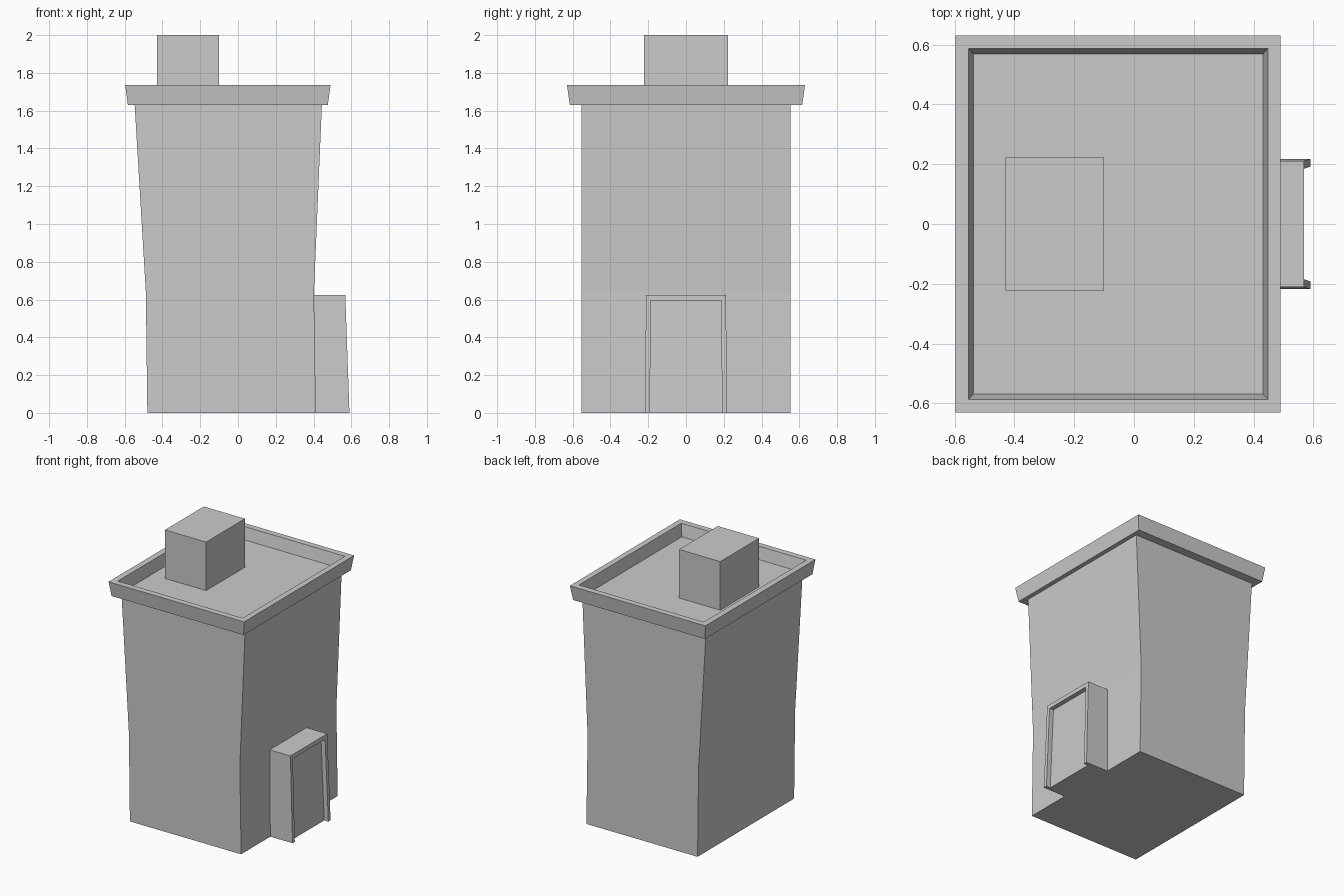
import bpy, bmesh

if "Cube" in bpy.data.objects:
    bpy.data.objects.remove(bpy.data.objects["Cube"])


def rect(x0, x1, half_y, z):
    """Horizontal rectangle as a loop of four points."""
    return [(x0, -half_y, z), (x1, -half_y, z), (x1, half_y, z), (x0, half_y, z)]


def arch(x_bottom, x_top, y_bottom, y_top, z):
    """Upright doorway outline, open along the ground."""
    return [(x_bottom, -y_bottom, 0), (x_top, -y_top, z),
            (x_top, y_top, z), (x_bottom, y_bottom, 0)]


def loft(name, loops, closed=True, cap_start=False, cap_end=False, floor=False):
    """Skin a series of four-point loops into one flat-faced object."""
    bm = bmesh.new()
    rows = [[bm.verts.new(p) for p in loop] for loop in loops]
    for a, b in zip(rows, rows[1:]):
        for i in range(4 if closed else 3):
            j = (i + 1) % 4
            bm.faces.new((a[i], a[j], b[j], b[i]))
    if cap_start:
        bm.faces.new(rows[0][::-1])
    if cap_end:
        bm.faces.new(rows[-1])
    if floor:
        bm.faces.new([r[0] for r in rows] + [r[3] for r in reversed(rows)])
    if not closed:
        bmesh.ops.recalc_face_normals(bm, faces=bm.faces)
    mesh = bpy.data.meshes.new(name)
    bm.to_mesh(mesh)
    bm.free()
    obj = bpy.data.objects.new(name, mesh)
    bpy.context.collection.objects.link(obj)
    return obj


# Walls: straight base, flaring outward towards the roof
loft("walls", [rect(-0.48, 0.412, 0.553, 0),
               rect(-0.488, 0.402, 0.553, 0.64),
               rect(-0.547, 0.444, 0.553, 1.63)], cap_start=True)

# Cornice: soffit, sloped outer band, rim, sloped inner band, sunken roof
loft("roof_cornice", [rect(-0.547, 0.444, 0.553, 1.63),
                      rect(-0.583, 0.475, 0.615, 1.63),
                      rect(-0.597, 0.49, 0.63, 1.735),
                      rect(-0.553, 0.448, 0.586, 1.735),
                      rect(-0.537, 0.431, 0.568, 1.648)], cap_end=True)

# Box standing on the roof
loft("roof_box", [rect(-0.43, -0.1, 0.222, 1.648),
                  rect(-0.43, -0.1, 0.222, 2.0)], cap_end=True)

# Porch with a recessed door panel
loft("door_porch", [arch(0.412, 0.402, 0.218, 0.211, 0.624),
                    arch(0.59, 0.568, 0.218, 0.211, 0.624),
                    arch(0.59, 0.569, 0.192, 0.185, 0.594),
                    arch(0.557, 0.536, 0.192, 0.185, 0.594)],
     closed=False, cap_start=True, cap_end=True, floor=True)
